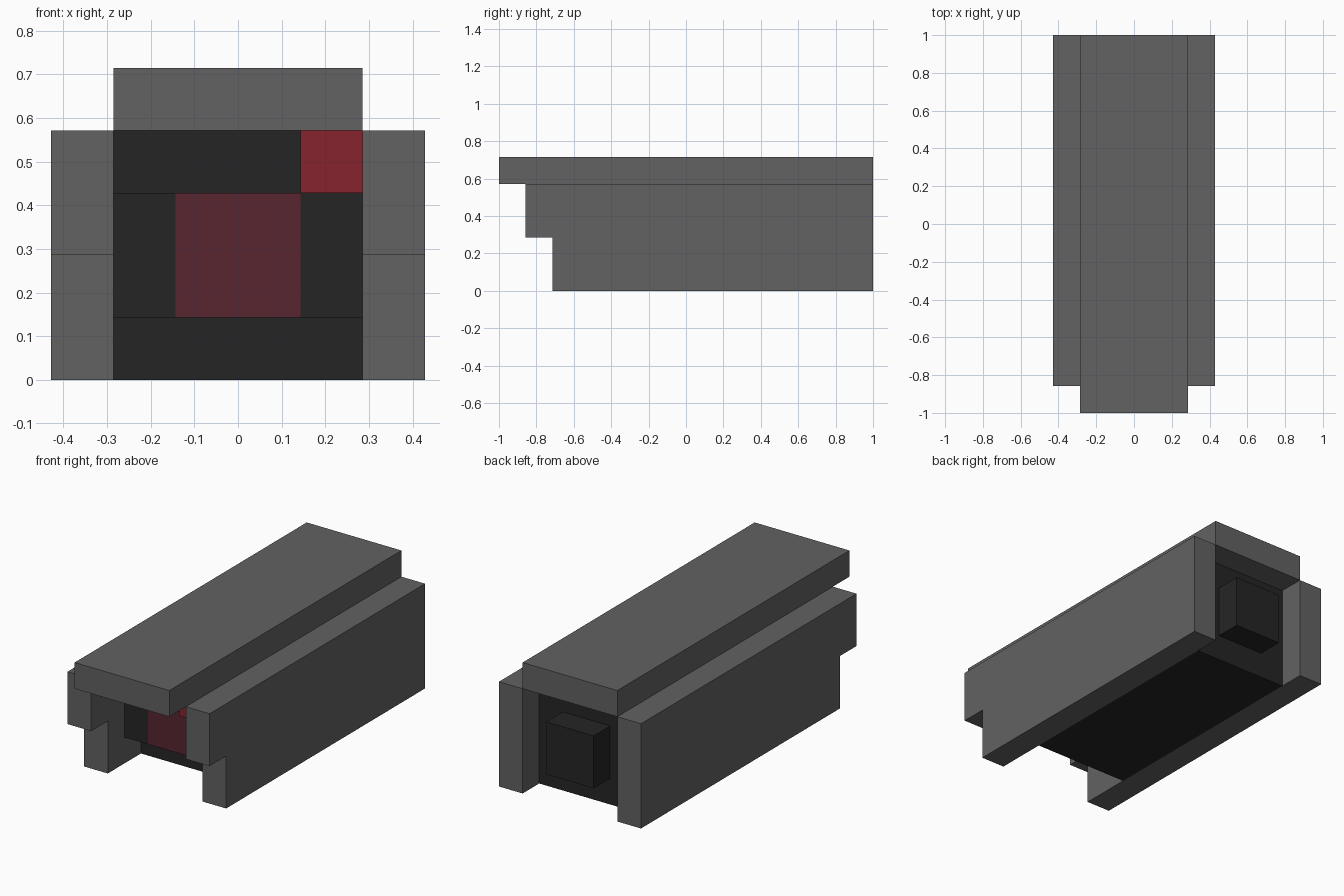
import bpy
import bmesh

cube = bpy.data.objects.get("Cube")
if cube:
    bpy.data.objects.remove(cube, do_unlink=True)

U = 1 / 7  # block size: the model is 14 blocks long


def material(name, srgb):
    lin = [((c / 255 + 0.055) / 1.055) ** 2.4 for c in srgb]
    mat = bpy.data.materials.new(name)
    mat.use_nodes = True
    mat.diffuse_color = (*lin, 1)
    mat.node_tree.nodes["Principled BSDF"].inputs["Base Color"].default_value = (*lin, 1)
    return mat


GREY = material("casing_grey", (98, 98, 98))
DARK = material("core_dark", (37, 37, 37))
MAROON = material("lens_maroon", (88, 37, 48))
RED = material("light_red", (133, 36, 45))


def prism(name, profile, x0, x1, mat):
    """Extrude a (y, z) profile from x0 to x1, all in blocks."""
    bm = bmesh.new()
    face = bm.faces.new([bm.verts.new((x0 * U, y * U, z * U)) for y, z in profile])
    new = bmesh.ops.extrude_face_region(bm, geom=[face])["geom"]
    moved = [g for g in new if isinstance(g, bmesh.types.BMVert)]
    bmesh.ops.translate(bm, verts=moved, vec=((x1 - x0) * U, 0, 0))
    bmesh.ops.recalc_face_normals(bm, faces=bm.faces[:])
    mesh = bpy.data.meshes.new(name)
    bm.to_mesh(mesh)
    bm.free()
    mesh.materials.append(mat)
    obj = bpy.data.objects.new(name, mesh)
    bpy.context.collection.objects.link(obj)
    return obj


def box(name, x, y, z, mat):
    profile = [(y[0], z[0]), (y[1], z[0]), (y[1], z[1]), (y[0], z[1])]
    return prism(name, profile, x[0], x[1], mat)


# Outer casing: top slab and stepped side walls
box("top_slab", (-2, 2), (-7, 7), (4, 5), GREY)
wall = [(-5, 0), (7, 0), (7, 4), (-6, 4), (-6, 2), (-5, 2)]
for side, x0 in (("right", -3), ("left", 2)):
    prism(side + "_wall", wall, x0, x0 + 1, GREY)

# Dark core recessed at both ends, with a rear nub
box("core", (-2, 2), (-3, 6), (0, 4), DARK)
box("rear_nub", (-1, 1), (6, 7), (1, 3), DARK)

# Front panel: maroon lens between two dark flanks
for side, x0 in (("right", -2), ("left", 1)):
    box(side + "_lens_flank", (x0, x0 + 1), (-4, -3), (1, 3), DARK)
box("front_lens", (-1, 1), (-4, -3), (1, 3), MAROON)

# Small red light in the upper corner of the front recess
box("corner_light", (1, 2), (-5, -3), (3, 4), RED)
